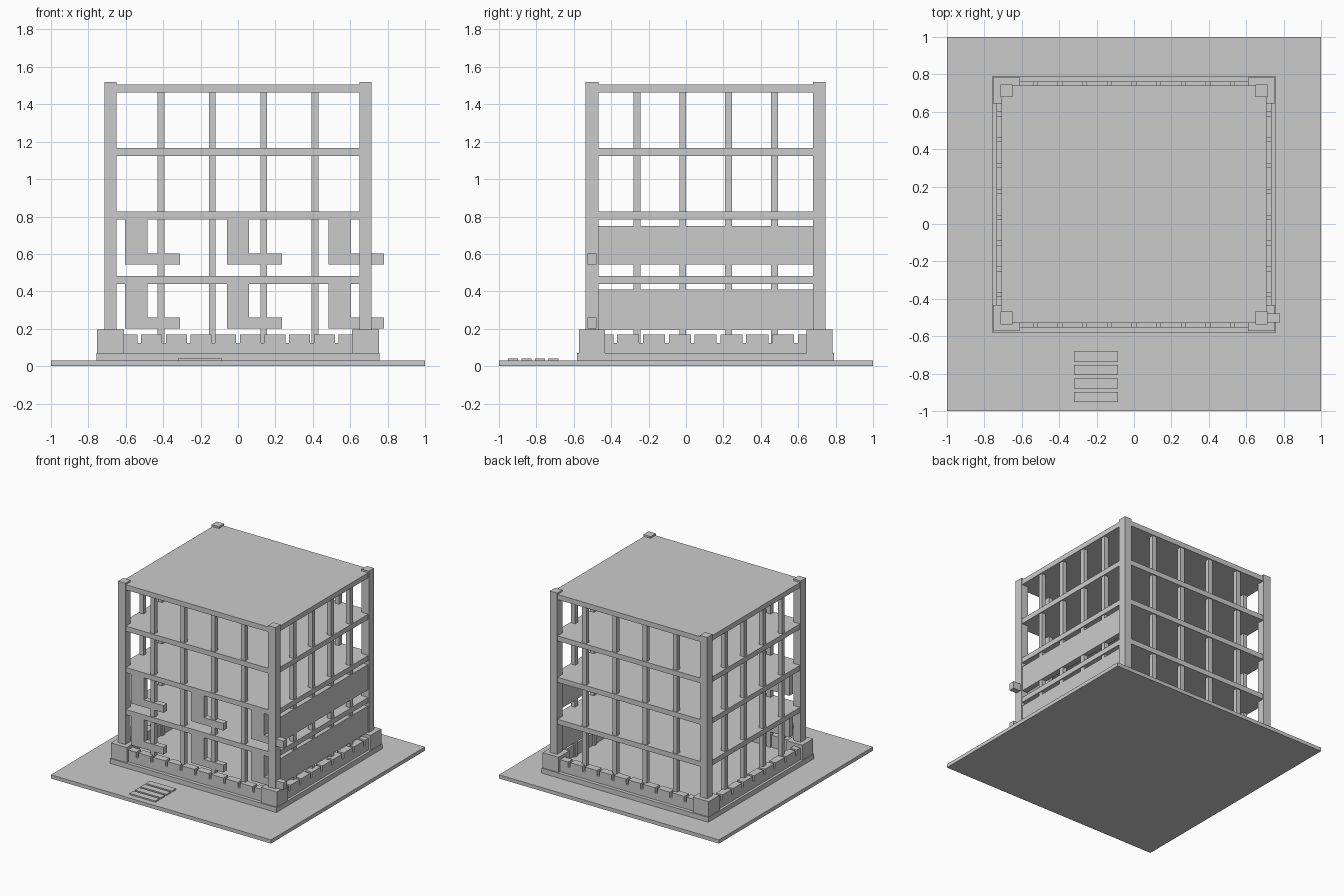
import bpy
import bmesh

cube = bpy.data.objects.get("Cube")
if cube:
    bpy.data.objects.remove(cube, do_unlink=True)

GREY = (0.6, 0.6, 0.6, 1)
grey = bpy.data.materials.new("plain grey")
grey.use_nodes = True
grey.diffuse_color = GREY
for node in grey.node_tree.nodes:
    if node.type == 'BSDF_PRINCIPLED':
        node.inputs["Base Color"].default_value = GREY

CY = 0.105            # building centre along y
HX, HY = 0.682, 0.608  # half spacing of the frame centre lines
FLOORS = (0.46, 0.805, 1.145, 1.485)


def build(name, boxes):
    """Join boxes given as ((x0, x1), (y0, y1), (z0, z1)) into one object."""
    bm = bmesh.new()
    for spans in boxes:
        verts = bmesh.ops.create_cube(bm, size=1)["verts"]
        for v in verts:
            for axis, (low, high) in enumerate(spans):
                v.co[axis] = high if v.co[axis] > 0 else low
    mesh = bpy.data.meshes.new(name)
    bm.to_mesh(mesh)
    bm.free()
    mesh.materials.append(grey)
    obj = bpy.data.objects.new(name, mesh)
    bpy.context.collection.objects.link(obj)
    return obj


def around(centre, half):
    return (centre - half, centre + half)


# Ground and entrance strips
build("ground", [((-1, 1), (-1, 1), (0, 0.03))])
build("entrance_strips", [((-0.32, -0.085), around(-0.71 - 0.0715 * i, 0.027), (0.03, 0.041))
                          for i in range(4)])

# Plinth, corner blocks and corner columns
build("plinth", [(around(0, 0.757), around(CY, 0.687), (0.03, 0.07))])
corners = [(sx, sy) for sx in (-1, 1) for sy in (-1, 1)]
build("corner_blocks", [(around(sx * HX, 0.072), around(CY + sy * HY, 0.07), (0.07, 0.195))
                        for sx, sy in corners])
build("corner_columns", [(around(sx * HX, 0.033), around(CY + sy * (HY - 0.001), 0.034), (0.195, 1.52))
                         for sx, sy in corners])


# Low walls with a notched top edge
def notched_wall(name, centre, half, pitch, slots, place):
    boxes = [place(around(centre, half), (0.07, 0.125))]
    edge = centre - half
    for i in range(slots + 1):
        slot = centre + (i - (slots - 1) / 2) * pitch
        end = slot - 0.01 if i < slots else centre + half
        boxes.append(place((edge, end), (0.125, 0.168)))
        edge = slot + 0.01
    build(name, boxes)


for label, s in (("front", -1), ("back", 1)):
    depth = around(CY + s * (HY + 0.02), 0.03)
    notched_wall(label + "_low_wall", 0, 0.61, 0.132, 9, lambda u, z: (u, depth, z))
for label, s in (("right", -1), ("left", 1)):
    depth = around(s * (HX + 0.024), 0.03)
    notched_wall(label + "_low_wall", CY, 0.538, 0.138, 8, lambda u, z: (depth, u, z))

# Floor slabs and roof
build("floor_slabs", [(around(0, 0.709), around(CY, 0.635), around(z, 0.021)) for z in FLOORS])

# Slim posts on all four sides
posts = []
for i in (-1.5, -0.5, 0.5, 1.5):
    for s in (-1, 1):
        posts.append((around(i * 0.275, 0.0185), around(CY + s * HY, 0.0185), (0.07, 1.47)))
        posts.append((around(s * HX, 0.0185), around(CY + i * 0.245, 0.0185), (0.07, 1.47)))
build("posts", posts)

# L-shaped hanging panels with projecting bars on the front
hangers = []
for x in (-0.605, -0.06, 0.485):
    for z, top in ((0.2, 0.45), (0.543, 0.79)):
        hangers.append(((x, x + 0.12), around(-0.503, 0.024), (z, top)))
        hangers.append(((x + 0.12, x + 0.296), around(-0.503, 0.024), (z, z + 0.059)))
build("front_hangers", hangers)

# Wide side panels
build("left_side_panels", [(around(HX, 0.023), around(CY, 0.6), span)
                           for span in ((0.195, 0.41), (0.543, 0.75))])
